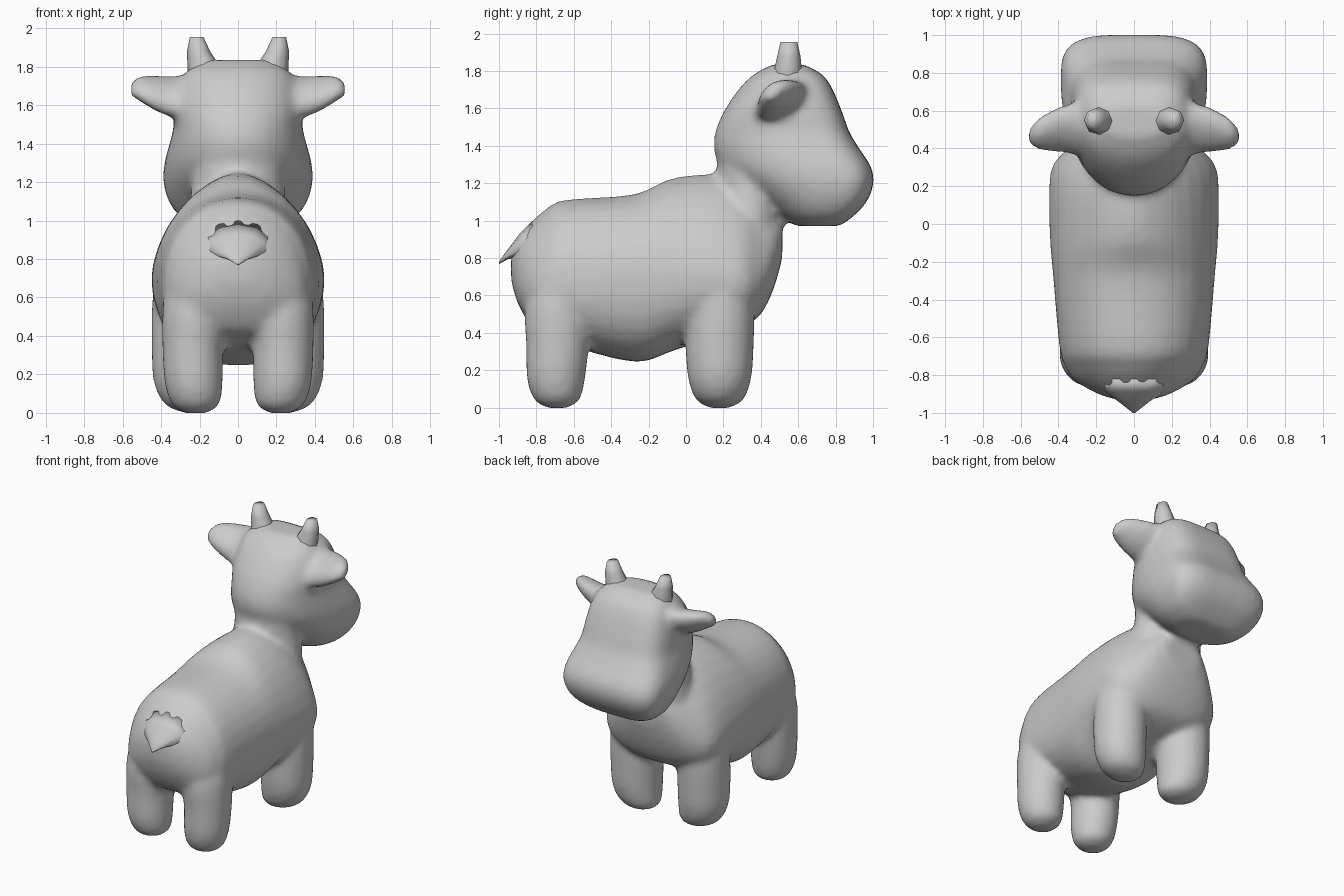
import bpy, bmesh, math

if "Cube" in bpy.data.objects:
    bpy.data.objects.remove(bpy.data.objects["Cube"])

AXES = {'z': lambda t, a, b: (a, b, t),
        'y': lambda t, a, b: (a, t, b),
        'x': lambda t, a, b: (t, a, b)}


def refine(rows, steps=4):
    """Smoothly interpolate between the given sections."""
    out = []
    for i in range(len(rows) - 1):
        p0, p1, p2, p3 = (rows[max(0, min(len(rows) - 1, i + k))] for k in (-1, 0, 1, 2))
        for s in range(steps):
            u = s / steps
            out.append([b + .5 * u * (c - a + u * (2 * a - 5 * b + 4 * c - d + u * (3 * (b - c) + d - a)))
                        for a, b, c, d in zip(p0, p1, p2, p3)])
    return out + [list(rows[-1])]


def loft(bm, axis, rows, n=32, p_hi=2.0, p_lo=2.0, flip=1, shear=0, steps=4):
    """Rows: (t, a centre, a radius, b low, b centre, b high[, upper power])."""
    place = AXES[axis]
    rings = []
    for row in refine(rows, steps):
        t, ac, ar, b0, bc, b1 = row[:6]
        top = row[6] if len(row) > 6 else p_hi
        ring = []
        for i in range(n):
            c, s = math.cos(2 * math.pi * i / n), math.sin(2 * math.pi * i / n)
            p = top if s >= 0 else p_lo
            da = ar * math.copysign(abs(c) ** (2 / p), c)
            b = bc + math.copysign(abs(s) ** (2 / p), s) * ((b1 - bc) if s >= 0 else (bc - b0))
            x, y, z = place(t, ac + da, b + shear * da)
            ring.append(bm.verts.new((x * flip, y, z)))
        rings.append(ring)
    faces = [bm.faces.new(rings[0]), bm.faces.new(rings[-1])]
    for r, q in zip(rings, rings[1:]):
        faces += [bm.faces.new((r[i], r[(i + 1) % n], q[(i + 1) % n], q[i])) for i in range(n)]
    bmesh.ops.recalc_face_normals(bm, faces=faces)


def finish(name, bm):
    me = bpy.data.meshes.new(name)
    bm.to_mesh(me)
    bm.free()
    for f in me.polygons:
        f.use_smooth = True
    ob = bpy.data.objects.new(name, me)
    bpy.context.collection.objects.link(ob)
    return ob


def rounds(rows):
    """(t, a, b, ra, rb) -> full loft rows."""
    return [(t, a, ra, b - rb, b, b + rb) for t, a, b, ra, rb in rows]


# Torso, neck, head, legs and ears blended into one skin
bm = bmesh.new()
torso = [(-.935, 0, .07, .68, .75, .82, 2), (-.90, 0, .19, .56, .70, .90, 2),
         (-.83, 0, .31, .44, .65, .99, 1.9), (-.75, 0, .365, .39, .64, 1.06, 2),
         (-.65, 0, .395, .34, .66, 1.11, 2.1), (-.28, 0, .428, .245, .69, 1.14, 2.1),
         (-.08, 0, .445, .30, .70, 1.225, 1.8), (.15, 0, .45, .38, .70, 1.25, 1.65),
         (.30, 0, .435, .43, .68, 1.225, 1.55), (.40, 0, .35, .50, .70, 1.17, 1.55),
         (.47, 0, .25, .64, .80, 1.11, 1.7), (.515, 0, .14, .80, .92, 1.05, 2)]
loft(bm, 'y', torso, p_lo=2.4)
neck = [(.95, 0, .27, .14, .33, .51), (1.2, 0, .24, .16, .35, .54), (1.35, 0, .25, .17, .36, .55)]
loft(bm, 'z', neck)
head = [(.97, 0, .20, .59, .72, .82), (1.02, 0, .30, .50, .74, .89),
        (1.10, 0, .36, .40, .76, .965), (1.20, 0, .388, .27, .76, 1.003),
        (1.29, 0, .384, .18, .72, .988), (1.38, 0, .362, .15, .64, .93),
        (1.47, 0, .338, .155, .57, .875), (1.58, 0, .33, .20, .52, .835),
        (1.70, 0, .305, .28, .52, .785), (1.78, 0, .26, .36, .53, .73),
        (1.835, 0, .17, .46, .54, .63)]
loft(bm, 'z', head, p_hi=3.6, p_lo=2.1)
rear_leg = rounds([(-.002, .22, -.69, .05, .05), (.04, .22, -.69, .12, .12), (.15, .23, -.695, .15, .155),
                   (.33, .235, -.687, .158, .168), (.55, .22, -.68, .172, .18), (.75, .2, -.64, .16, .16)])
front_leg = rounds([(-.002, .22, .18, .05, .05), (.04, .24, .18, .135, .125), (.15, .268, .18, .168, .168),
                    (.32, .273, .18, .176, .182), (.55, .27, .185, .178, .18), (.75, .25, .18, .18, .16)])
ear = rounds([(.20, .50, 1.64, .17, .11), (.33, .505, 1.642, .135, .095), (.42, .495, 1.66, .115, .083),
              (.51, .475, 1.685, .08, .06), (.56, .46, 1.68, .035, .03)])
for side in (1, -1):
    loft(bm, 'z', rear_leg, flip=side)
    loft(bm, 'z', front_leg, flip=side)
    loft(bm, 'x', ear, flip=side, n=20, shear=.4)
skin = finish("cow_body", bm)
rm = skin.modifiers.new("blend", 'REMESH')
rm.mode = 'VOXEL'
rm.voxel_size = 0.022
rm.use_smooth_shade = True
sm = skin.modifiers.new("soften", 'SMOOTH')
sm.factor = 0.5
sm.iterations = 7

# Small blunt horns
horn = rounds([(1.70, .165, .54, .095, .09), (1.80, .178, .545, .085, .075),
               (1.88, .205, .55, .06, .062), (1.955, .215, .55, .035, .045)])
bm = bmesh.new()
for side in (1, -1):
    loft(bm, 'z', horn, n=8, flip=side, steps=1)
finish("horns", bm)

# Short pointed tail
bm = bmesh.new()
tail = [(-1.0, 0, .006, .768, .775, .782), (-.95, 0, .07, .795, .81, .85),
        (-.89, 0, .15, .80, .84, .93), (-.82, 0, .2, .8, .86, 1.0)]
loft(bm, 'y', tail, n=12, steps=1)
finish("tail", bm)
